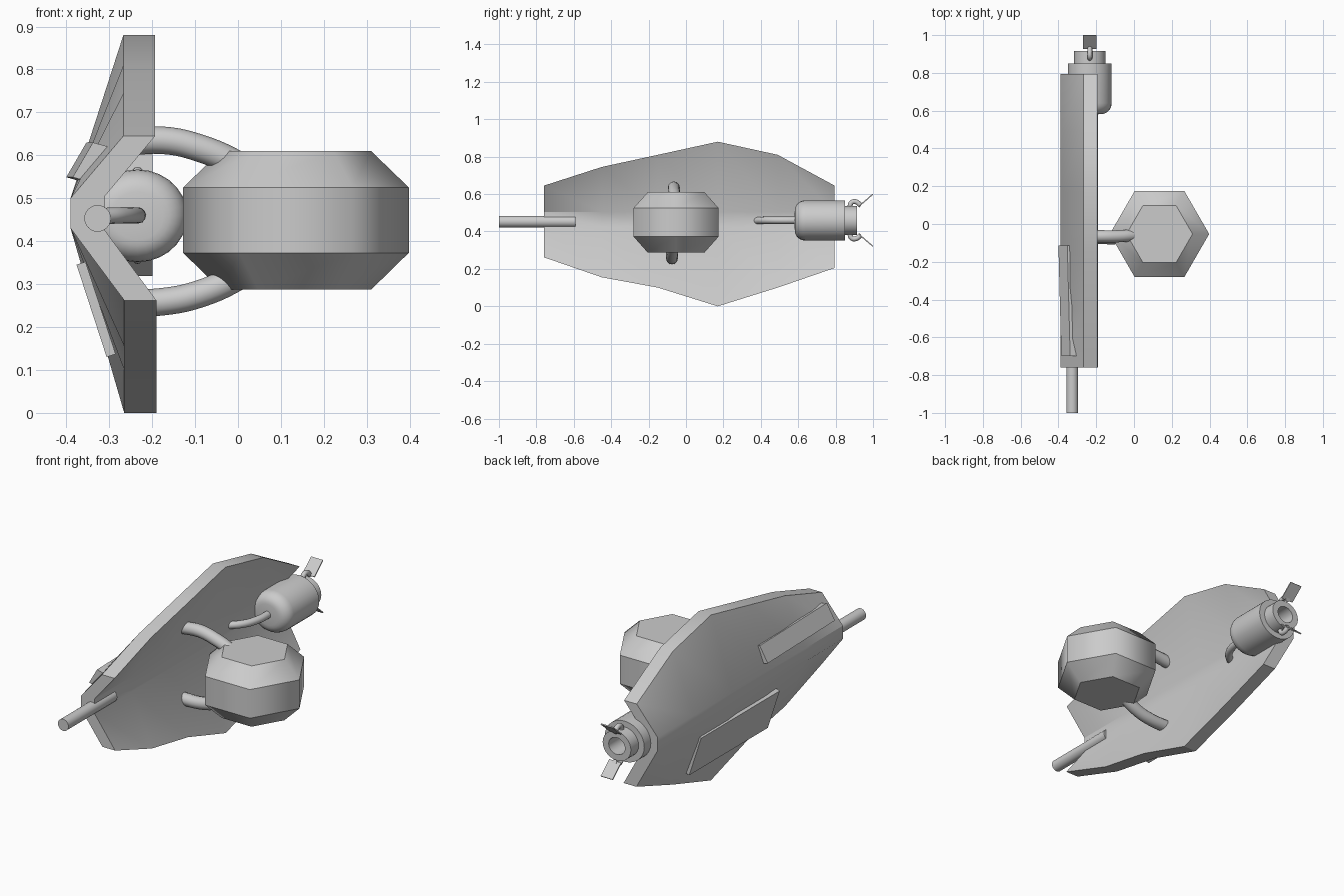
import bpy, bmesh, math
from mathutils import Matrix

if "Cube" in bpy.data.objects:
    bpy.data.objects.remove(bpy.data.objects["Cube"])


def finish(name, bm, angle=None):
    bmesh.ops.recalc_face_normals(bm, faces=bm.faces)
    me = bpy.data.meshes.new(name)
    bm.to_mesh(me)
    bm.free()
    ob = bpy.data.objects.new(name, me)
    bpy.context.collection.objects.link(ob)
    if angle:
        bpy.ops.object.select_all(action='DESELECT')
        ob.select_set(True)
        bpy.context.view_layer.objects.active = ob
        bpy.ops.object.shade_smooth_by_angle(angle=math.radians(angle))
    return ob


def skin(bm, rings):
    n = len(rings[0])
    for a, b in zip(rings, rings[1:]):
        for i in range(n):
            j = (i + 1) % n
            bm.faces.new((a[i], a[j], b[j], b[i]))
    bm.faces.new(rings[0])
    bm.faces.new(rings[-1])


def loft(name, sections, angle=None):
    """Join (y, [(x, z)...]) sections into a solid."""
    bm = bmesh.new()
    skin(bm, [[bm.verts.new((x, y, z)) for x, z in s] for y, s in sections])
    return finish(name, bm, angle)


def lathe(name, profile, n, matrix, angle=None):
    """Spin (radius, height) points around z, then place by matrix."""
    bm = bmesh.new()
    skin(bm, [[bm.verts.new((r * math.cos(2 * math.pi * i / n),
                             r * math.sin(2 * math.pi * i / n), h)) for i in range(n)]
              for r, h in profile])
    bmesh.ops.transform(bm, matrix=matrix, verts=bm.verts)
    return finish(name, bm, angle)


def tube(name, pts, radius):
    cu = bpy.data.curves.new(name, 'CURVE')
    cu.dimensions = '3D'
    cu.bevel_depth = radius
    cu.bevel_resolution = 4
    cu.resolution_u = 5
    cu.use_fill_caps = True
    sp = cu.splines.new('BEZIER')
    sp.bezier_points.add(len(pts) - 1)
    for bp, p in zip(sp.bezier_points, pts):
        bp.co = p
        bp.handle_left_type = bp.handle_right_type = 'AUTO'
    ob = bpy.data.objects.new(name, cu)
    bpy.context.collection.objects.link(ob)
    return ob


# Folded hull shell: constant fold, varying top and bottom rim
outline = [(-.76, .262, .645), (-.45, .155, .745), (-.15, .10, .81),
           (.17, 0, .88), (.49, .10, .81), (.795, .205, .645)]
loft("hull_shell", [(y, [(-.265, lo), (-.39, .43), (-.39, .50), (-.267, hi),
                         (-.193, hi), (-.31, .505), (-.31, .425), (-.19, lo)])
                    for y, lo, hi in outline], 30)

# Raised panels on the outer side
upper = [(-.40, .549), (-.353, .63), (-.313, .619), (-.358, .537)]
loft("upper_panel", [(-.70, [(x + .015, z) for x, z in upper]), (-.115, upper)])
lower = [(-.376, .345), (-.306, .13), (-.285, .137), (-.355, .352)]
loft("lower_panel", [(-.25, lower), (.41, lower)])

# Front barrel
along_y = Matrix.Rotation(-math.pi / 2, 4, 'X')
lathe("barrel", [(.031, -1), (.031, -.59)], 24,
      Matrix.Translation((-.327, 0, .453)) @ along_y, 30)

# Hexagonal pod: smooth round the sides, sharp at the horizontal rings
pod = lathe("pod", [(.175, .287), (.263, .373), (.263, .525), (.175, .61)], 6,
            Matrix.Translation((.135, -.053, 0)), 180)
me = pod.data
for e in me.edges:
    a, b = (me.vertices[i].co.z for i in e.vertices)
    e.use_edge_sharp = abs(a - b) < 1e-4

# Arms holding the pod
tube("upper_arm", [(-.28, -.065, .628), (-.175, -.065, .635), (-.09, -.065, .617),
                   (.0, -.06, .577), (.05, -.06, .54)], .032)
tube("lower_arm", [(-.28, -.075, .256), (-.175, -.075, .259), (-.09, -.075, .277),
                   (.0, -.07, .318), (.05, -.07, .355)], .032)

# Engine with domed front and hollow nozzle
dome = [(.06 + .056 * math.sin(t), .64 - .058 * math.cos(t))
        for t in (i * math.pi / 12 for i in range(7))]
lathe("engine", [(.03, .58)] + dome + [(.116, .85), (.083, .85), (.083, .915),
                                       (.048, .915), (.048, .80)], 28,
      Matrix.Translation((-.234, 0, .459)) @ Matrix.Diagonal((1, 1, .93, 1)) @ along_y, 35)

# Feed pipe from the hull to the engine
tube("feed_pipe", [(-.325, .375, .458), (-.275, .42, .46), (-.24, .50, .46),
                   (-.232, .61, .46)], .019)

# Vanes on hooked struts behind the engine, above and below
for name, s in (("upper", 1), ("lower", -1)):
    zc = .46
    tube(name + "_vane_strut", [(-.234, .875, zc + s * .06), (-.234, .885, zc + s * .095),
                                (-.234, .91, zc + s * .098), (-.234, .935, zc + s * .078)], .013)
    bm = bmesh.new()
    bmesh.ops.create_cube(bm, size=1)
    m = (Matrix.Translation((-.234, .963, zc + s * .108)) @
         Matrix.Rotation(s * math.radians(41), 4, 'X') @ Matrix.Diagonal((.07, .095, .006, 1)))
    bmesh.ops.transform(bm, matrix=m, verts=bm.verts)
    finish(name + "_vane", bm)
